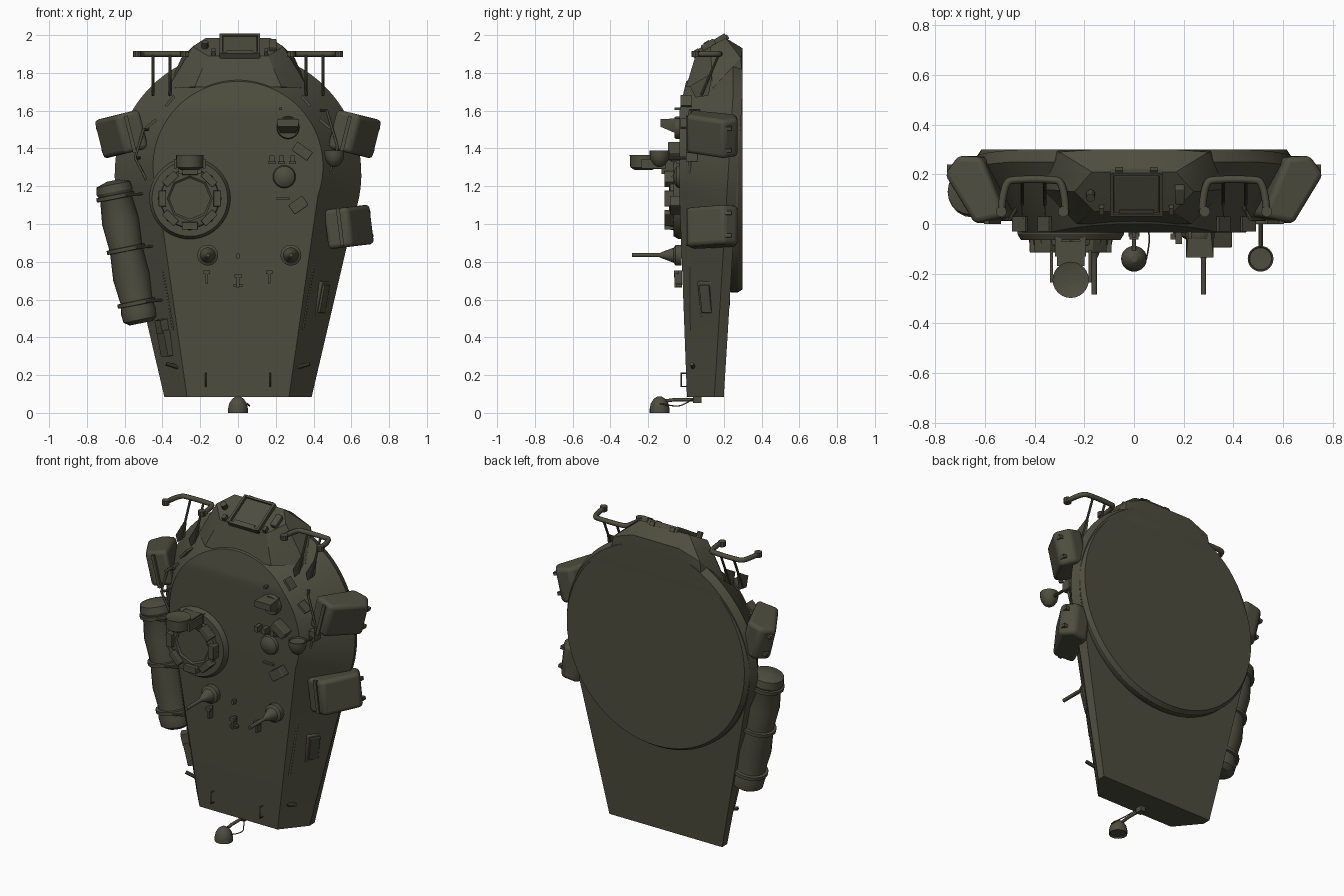
import bpy, bmesh
from math import sin, cos, pi, radians
from mathutils import Vector, Matrix, Euler

old = bpy.data.objects.get("Cube")
if old:
    bpy.data.objects.remove(old, do_unlink=True)

OLIVE = (0.075, 0.074, 0.049, 1)
paint = bpy.data.materials.new("olive_paint")
paint.use_nodes = True
paint.diffuse_color = OLIVE
bsdf = paint.node_tree.nodes["Principled BSDF"]
bsdf.inputs["Base Color"].default_value = OLIVE
bsdf.inputs["Roughness"].default_value = 0.8


def finish(name, bm, bevel=0):
    bmesh.ops.remove_doubles(bm, verts=bm.verts, dist=1e-5)
    bmesh.ops.recalc_face_normals(bm, faces=bm.faces)
    me = bpy.data.meshes.new(name)
    bm.to_mesh(me)
    bm.free()
    me.materials.append(paint)
    ob = bpy.data.objects.new(name, me)
    bpy.context.collection.objects.link(ob)
    if bevel:
        mod = ob.modifiers.new("Bevel", "BEVEL")
        mod.width, mod.segments = bevel, 3
    bpy.ops.object.select_all(action="DESELECT")
    ob.select_set(True)
    bpy.context.view_layer.objects.active = ob
    bpy.ops.object.shade_smooth_by_angle(angle=radians(30))
    return ob


def box(name, loc, size, rot=(0, 0, 0), bevel=0):
    bm = bmesh.new()
    mat = Matrix.Translation(loc) @ Euler([radians(a) for a in rot]).to_matrix().to_4x4()
    bmesh.ops.create_cube(bm, size=1, matrix=mat @ Matrix.Diagonal((*size, 1)))
    return finish(name, bm, bevel)


def lathe(name, origin, axis, profile, seg=24):
    """Revolve (radius, height) pairs about an axis."""
    bm = bmesh.new()
    q = Vector((0, 0, 1)).rotation_difference(Vector(axis))
    rings = [[bm.verts.new(Vector(origin) + q @ Vector((max(r, 1e-4) * cos(2 * pi * i / seg),
              max(r, 1e-4) * sin(2 * pi * i / seg), h))) for i in range(seg)] for r, h in profile]
    for a, b in zip(rings, rings[1:]):
        for i in range(seg):
            j = (i + 1) % seg
            bm.faces.new((a[i], a[j], b[j], b[i]))
    bm.faces.new(rings[0])
    bm.faces.new(rings[-1])
    return finish(name, bm)


def rod(name, a, b, r, r2=None, seg=10):
    d = Vector(b) - Vector(a)
    return lathe(name, a, d, [(r, 0), (r if r2 is None else r2, d.length)], seg)


def wire(name, pts, r, smooth=True):
    cu = bpy.data.curves.new(name, "CURVE")
    cu.dimensions, cu.bevel_depth, cu.bevel_resolution, cu.use_fill_caps = "3D", r, 2, True
    sp = cu.splines.new("NURBS" if smooth else "POLY")
    sp.points.add(len(pts) - 1)
    for p, co in zip(sp.points, pts):
        p.co = (*co, 1)
    if smooth:
        sp.use_endpoint_u, sp.order_u = True, 3
    cu.materials.append(paint)
    bpy.context.collection.objects.link(bpy.data.objects.new(name, cu))


def hull(name, pts, bevel=0):
    bm = bmesh.new()
    for p in pts:
        bm.verts.new(p)
    bmesh.ops.convex_hull(bm, input=bm.verts)
    bmesh.ops.dissolve_limit(bm, angle_limit=0.02, verts=bm.verts, edges=bm.edges)
    return finish(name, bm, bevel)


# Main shell: rounded outline lofted from roof to underside
BOTTOM = 0.085


def half_outline(r, cz, tail, steps=24):
    arc = [radians(-20 + 110 * i / steps) for i in range(steps + 1)]
    return [(tail, BOTTOM)] + [(max(r * cos(a), 1e-6), cz + r * sin(a)) for a in arc]


def roof_y(z):
    if z < 0.8:
        return 0.005 - 0.04 * (z - BOTTOM) / 0.715
    return -0.035 + max(0, z - 1.6) * 0.23


def back_y(z):
    return min(0.3, 0.2 + 0.062 * (z - BOTTOM))


layers = [[(x, roof_y(z), z) for x, z in half_outline(0.45, 1.305, 0.27)],
          [(x, back_y(z) - 0.05, z) for x, z in half_outline(0.653, 1.265, 0.39)],
          [(x, back_y(z), z) for x, z in half_outline(0.632, 1.265, 0.39)]]
bm = bmesh.new()
L = [[bm.verts.new(p) for p in lay] for lay in layers]
R = [[bm.verts.new((-p[0], p[1], p[2])) for p in lay] for lay in layers]
n = len(L[0])
for i in range(n - 1):
    for k in (0, 2):
        bm.faces.new((L[k][i], L[k][i + 1], R[k][i + 1], R[k][i]))
    for S in (L, R):
        for k in (0, 1):
            bm.faces.new((S[k][i], S[k][i + 1], S[k + 1][i + 1], S[k + 1][i]))
bm.faces.new([S[k][0] for S, ks in ((L, (0, 1, 2)), (R, (2, 1, 0))) for k in ks])
finish("turret_shell", bm)

lathe("turret_ring", (0, 0.2, 1.27), (0, 1, 0),
      [(0.61, 0), (0.632, 0.04), (0.632, 0.075), (0.615, 0.1)], 64)

# Hatch housing on the upper end
corners = [(0.16, 0.05, 1.89), (0.24, 0.13, 1.94), (0.17, 0.21, 1.985), (0.16, 0.3, 1.93),
           (0.3, 0.29, 1.88), (0.32, 0.3, 1.75), (0.37, 0.14, 1.72), (0.23, 0.0, 1.725)]
hull("hatch_housing", [(s * x, y, z) for s in (-1, 1) for x, y, z in corners])
TILT = 31
box("hatch_door", (0.01, 0.125, 1.94), (0.18, 0.18, 0.02), (TILT, 0, 0), 0.006)
for s in (-1, 1):
    box("hatch_frame_side", (0.01 + s * 0.1, 0.125, 1.942), (0.014, 0.2, 0.035), (TILT, 0, 0))
    box("hatch_hinge", (0.01 + s * 0.07, 0.21, 1.985), (0.03, 0.03, 0.025), (TILT, 0, 0))
    box("hatch_latch", (0.01 + s * 0.14, 0.06, 1.905), (0.02, 0.03, 0.04), (TILT, 0, 0))
    box("hatch_frame_end", (0.01, 0.125 + s * 0.082, 1.942 + s * 0.049), (0.2, 0.014, 0.03), (TILT, 0, 0))
box("hatch_grip", (0.01, 0.055, 1.9), (0.14, 0.02, 0.03), (TILT, 0, 0))
box("hatch_sight", (0.185, 0.12, 1.945), (0.04, 0.08, 0.04), (TILT, 0, 0), 0.008)
rod("hatch_knob", (-0.175, 0.13, 1.925), (-0.175, 0.105, 1.965), 0.018)

# Curved guard rails on posts
for s in (-1, 1):
    wire("guard_rail", [(s * x, y, 1.9) for x, y in ((0.535, 0.05), (0.525, 0.17), (0.47, 0.18),
         (0.34, 0.18), (0.28, 0.17), (0.275, 0.04))], 0.015)
    for x in (0.285, 0.535):
        rod("rail_tip", (s * x, 0.05, 1.885), (s * x, 0.05, 1.915), 0.022)
    for x in (0.36, 0.45):
        rod("rail_post", (s * x, 0.175, 1.9), (s * x, 0.08, 1.68), 0.007)
        hull("rail_gusset", [(s * x - 0.004, 0.05, 1.67), (s * x + 0.004, 0.02, 1.73),
                             (s * x, 0.12, 1.68), (s * x, 0.14, 1.8)])
    for x, z, a in ((0.36, 1.65, 40), (0.46, 1.53, 50)):
        box("lifting_lug", (s * x, 0.0, z), (0.015, 0.06, 0.07), (0, -s * a, 0))

# Commander cupola with ring of periscopes
CX, CZ = -0.255, 1.135
lathe("cupola_base", (CX, -0.02, CZ), (0, -1, 0), [(0.215, 0), (0.215, 0.02), (0.2, 0.045)], 48)
lathe("cupola_hatch", (CX, -0.06, CZ), (0, -1, 0), [(0.17, 0), (0.165, 0.025), (0.12, 0.03), (0.11, 0.022)], 8)
for i in range(8):
    a = radians(45 * i)
    box("cupola_periscope", (CX + 0.145 * cos(a), -0.085, CZ + 0.145 * sin(a)),
        (0.04, 0.06, 0.085), (0, -45 * i, 0), 0.004)


def lamp(name, x, y, z, r, up):
    # round lens rim with domed back
    lathe(name, (x, y, z), (0, 0, up), [(0, 0.004), (r * 0.85, 0.006), (r * 0.9, 0.014), (r, 0.014),
          (r, -0.01), (r * 0.9, -0.035), (r * 0.6, -0.06), (r * 0.25, -0.072)])


# Search lamp on cupola
lathe("search_lamp", (CX, -0.225, 1.285), (0, 0, 1), [(0.045, 0), (0.07, 0.015), (0.073, 0.08), (0.06, 0.075)])
box("search_lamp_mount", (CX, -0.12, 1.315), (0.11, 0.1, 0.05))
for s in (-1, 1):
    box("search_lamp_bracket", (CX + s * 0.077, -0.17, 1.32), (0.012, 0.13, 0.05))
    box("search_lamp_foot", (CX + s * 0.05, -0.09, 1.3), (0.025, 0.08, 0.07))

# Side and rear lamps
lamp("side_lamp", 0.51, -0.14, 1.375, 0.052, 1)
rod("side_lamp_post", (0.51, -0.1, 1.35), (0.51, 0.06, 1.35), 0.009)
box("side_lamp_bracket", (0.51, 0.03, 1.36), (0.04, 0.06, 0.06))
lamp("rear_lamp", 0, -0.14, 0.014, 0.052, -1)
wire("rear_lamp_arm", [(0, -0.13, 0.06), (0, -0.06, 0.07), (0, 0.07, 0.07)], 0.009, False)
box("rear_lamp_foot", (0, 0.06, 0.073), (0.035, 0.045, 0.04))
wire("rear_lamp_cable", [(0.05, -0.14, 0.05), (0.07, -0.05, 0.03), (0.04, 0.0, 0.05), (0.01, 0.05, 0.08)], 0.003)

# Antenna mounts
for x in (-0.16, 0.28):
    lathe("antenna_mount", (x, -0.025, 0.835), (0, -1, 0),
          [(0.055, 0), (0.055, 0.03), (0.04, 0.04), (0.018, 0.1), (0.011, 0.115), (0.011, 0.26)])

# Roof fittings
lathe("sight_head", (0.265, -0.03, 1.51), (0, -1, 0), [(0.06, 0), (0.06, 0.02), (0.055, 0.03)])
hull("sight_hood", [(0.265 + s * x, y, z) for s in (-1, 1) for x, y, z in
     ((0.055, -0.03, 1.51), (0.055, -0.135, 1.515), (0.055, -0.135, 1.555), (0.035, -0.03, 1.47), (0.045, -0.03, 1.56))])
lathe("vent_dome", (0.245, -0.03, 1.25), (0, -1, 0), [(0.062, 0), (0.055, 0.02), (0.035, 0.033), (0.01, 0.038)])
box("front_periscope", (0.34, -0.06, 1.385), (0.1, 0.07, 0.055), (0, 35, 0), 0.005)
box("rear_periscope", (0.32, -0.055, 1.1), (0.09, 0.06, 0.06), (0, -35, 0), 0.005)
box("dome_strip", (0.24, -0.04, 1.135), (0.07, 0.02, 0.01))
for x in (0.18, 0.23, 0.29):
    box("roof_cleat", (x, -0.055, 1.345), (0.025, 0.05, 0.035))
    box("roof_cleat_base", (x, -0.04, 1.325), (0.035, 0.02, 0.015))
box("roof_stud", (0.225, -0.045, 1.61), (0.015, 0.03, 0.015))
for x, z in ((-0.165, 0.72), (0.165, 0.72), (0, 0.7)):
    box("tie_down", (x, -0.04, z), (0.014, 0.04, 0.07))
    box("tie_down_head", (x, -0.05, z + 0.025), (0.035, 0.025, 0.018))
box("tie_down_foot", (0, -0.035, 0.675), (0.045, 0.03, 0.015))
box("centre_stud", (0, -0.04, 0.83), (0.015, 0.03, 0.025))
for s in (-1, 1):
    wire("roof_handle", [(s * 0.17, y, z) for y, z in ((0.01, 0.14), (-0.025, 0.14), (-0.025, 0.21), (0.01, 0.21))],
         0.004, False)


# Stowage boxes leaning on the sloped sides
def stowage(name, cx, cz, angle, side):
    prof = [(-0.13, 0.03), (0.0, 0.0), (0.125, 0.2), (0.07, 0.275), (-0.03, 0.27)]
    c, s = cos(radians(angle)), sin(radians(angle))
    pts = [(side * (cx + u * c - v * s), y, cz + u * s + v * c) for u, y in prof for v in (-0.105, 0.105)]
    hull(name, pts, 0.022)
    box(name + "_strap", (side * (cx - 0.05), 0.01, cz), (0.02, 0.02, 0.2), (0, -side * angle, 0))
    for v in (-0.06, 0.06):
        box(name + "_latch", (side * (cx + 0.1 * c - v * s), 0.225, cz + 0.1 * s + v * c),
            (0.04, 0.03, 0.02), (0, -side * angle, 0))


stowage("upper_left_box", 0.62, 1.475, -14, 1)
stowage("upper_right_box", 0.62, 1.475, -14, -1)
stowage("lower_left_box", 0.59, 0.985, 7, 1)

# Rolled tarpaulin with straps
top, end = Vector((-0.66, 0.13, 1.21)), Vector((-0.515, 0.13, 0.48))
d = end - top
lathe("tarpaulin_roll", top, d, [(0.03, -0.02), (0.092, 0), (0.098, 0.04), (0.085, 0.07), (0.1, 0.2),
      (0.088, 0.35), (0.1, 0.5), (0.085, 0.64), (0.095, 0.68), (0.09, 0.73), (0.06, 0.75)], 20)
for t in (0.09, 0.47, 0.86):
    p = top + d * t
    lathe("tarpaulin_strap", p, d, [(0.094, -0.012), (0.104, -0.01), (0.104, 0.01), (0.094, 0.012)], 20)
    rod("tarpaulin_tie", p + Vector((0.0, -0.09, 0)), p + Vector((0.17, -0.07, 0.02)), 0.007)

# Side grab rails, hooks and panels
for s, z0, z1 in ((1, 0.44, 0.86), (1, 1.22, 1.6), (-1, 0.44, 0.75), (-1, 1.2, 1.5)):
    line = [(s * (0.335 + 0.165 * (z - 0.4) if z < 1.3 else 0.56 - 0.3 * (z - 1.3)), 0.02, z)
            for z in (z0, (z0 + z1) / 2, z1)]
    wire("grab_rail", line, 0.007, False)
    for x, y, z in line:
        rod("grab_rail_stand", (x, y, z), (x - s * 0.03, 0.07, z), 0.008)
for s in (-1, 1):
    rod("side_hook", (s * 0.31, 0.04, 0.24), (s * 0.38, 0.03, 0.26), 0.011)
YAW = 30
box("side_panel", (0.435, 0.115, 0.605), (0.035, 0.09, 0.19), (0, 12, -YAW), 0.006)
box("side_panel_lid", (0.448, 0.108, 0.605), (0.03, 0.06, 0.15), (0, 12, -YAW), 0.004)
box("right_side_plate", (-0.385, 0.07, 0.37), (0.04, 0.08, 0.14), (0, -12, YAW), 0.004)
box("right_side_bracket", (-0.4, 0.06, 0.46), (0.05, 0.06, 0.07), (0, -12, YAW))
